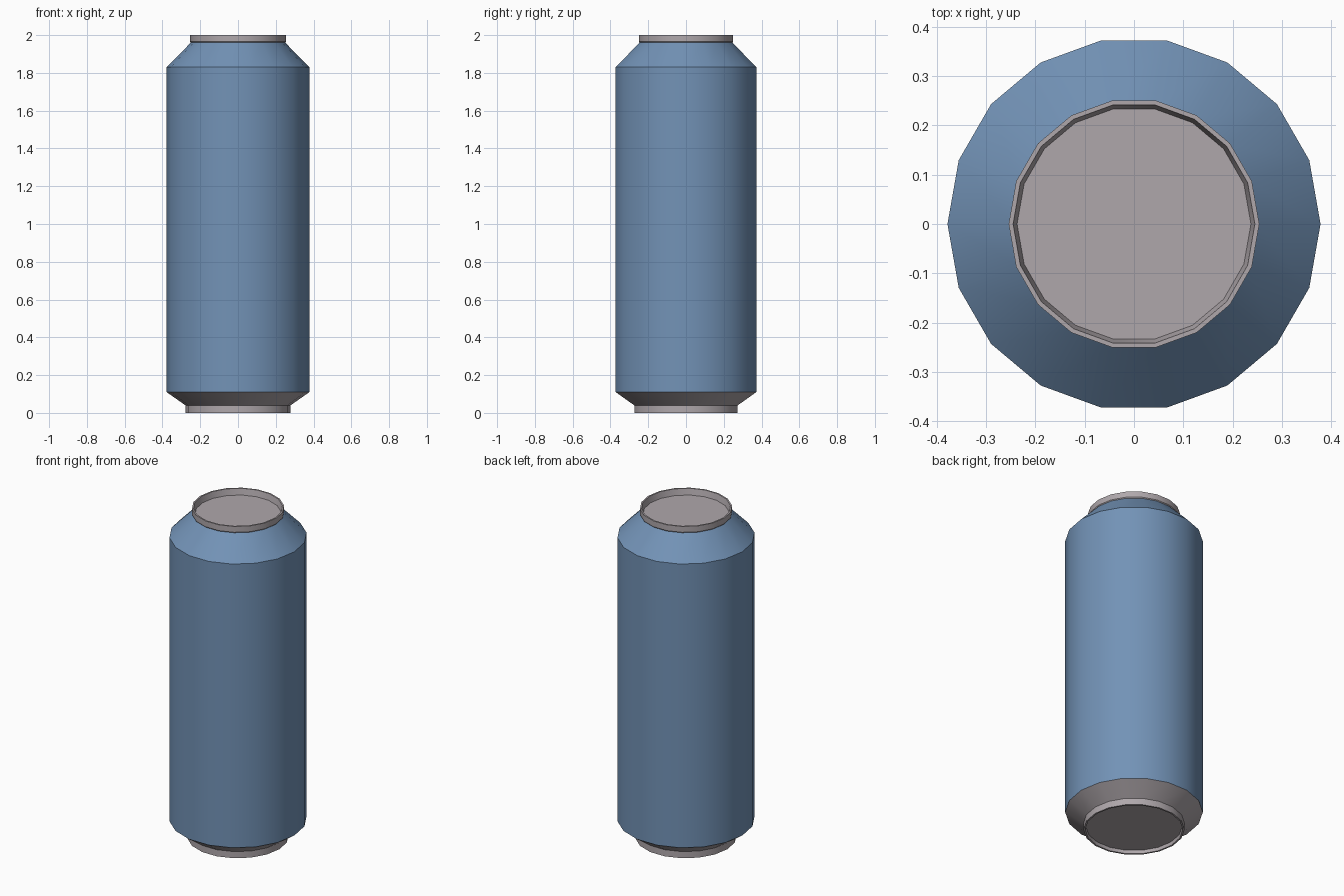
import bpy, bmesh, math

if "Cube" in bpy.data.objects:
    bpy.data.objects.remove(bpy.data.objects["Cube"])

SIDES = 18


def material(name, rgb):
    m = bpy.data.materials.new(name)
    m.diffuse_color = (*rgb, 1.0)
    m.use_nodes = True
    m.node_tree.nodes["Principled BSDF"].inputs["Base Color"].default_value = m.diffuse_color
    return m


blue = material("can blue", (0.17, 0.29, 0.47))
metal = material("warm grey metal", (0.43, 0.39, 0.41))

# Half profile (radius, height), from underside centre to lid centre
profile = [(0, 0.02), (0.265, 0.02), (0.268, 0), (0.278, 0), (0.278, 0.04),
           (0.378, 0.11), (0.378, 1.83), (0.25, 1.96), (0.254, 1.965),
           (0.254, 2.0), (0.245, 2.0), (0.237, 1.963), (0, 1.963)]

# Revolve the profile into rings
bm = bmesh.new()
rings = []
for r, z in profile:
    if r == 0:
        rings.append([bm.verts.new((0, 0, z))])
    else:
        rings.append([bm.verts.new((r * math.cos(2 * math.pi * i / SIDES),
                                    r * math.sin(2 * math.pi * i / SIDES), z))
                      for i in range(SIDES)])

for a, b in zip(rings, rings[1:]):
    for i in range(SIDES):
        j = (i + 1) % SIDES
        if len(a) == 1:
            bm.faces.new((a[0], b[j], b[i]))
        elif len(b) == 1:
            bm.faces.new((a[i], a[j], b[0]))
        else:
            bm.faces.new((a[i], a[j], b[j], b[i]))

# Painted wall and shoulder are blue, both ends are bare metal
for f in bm.faces:
    z = f.calc_center_median().z
    f.material_index = 0 if 0.12 < z < 1.955 else 1
bmesh.ops.recalc_face_normals(bm, faces=bm.faces)

mesh = bpy.data.meshes.new("drink_can")
bm.to_mesh(mesh)
bm.free()
mesh.materials.append(blue)
mesh.materials.append(metal)
can = bpy.data.objects.new("drink_can", mesh)
bpy.context.collection.objects.link(can)

# Smooth round the wall, crisp at the shoulders and rims
bpy.context.view_layer.objects.active = can
can.select_set(True)
bpy.ops.object.shade_smooth_by_angle(angle=math.radians(30))
